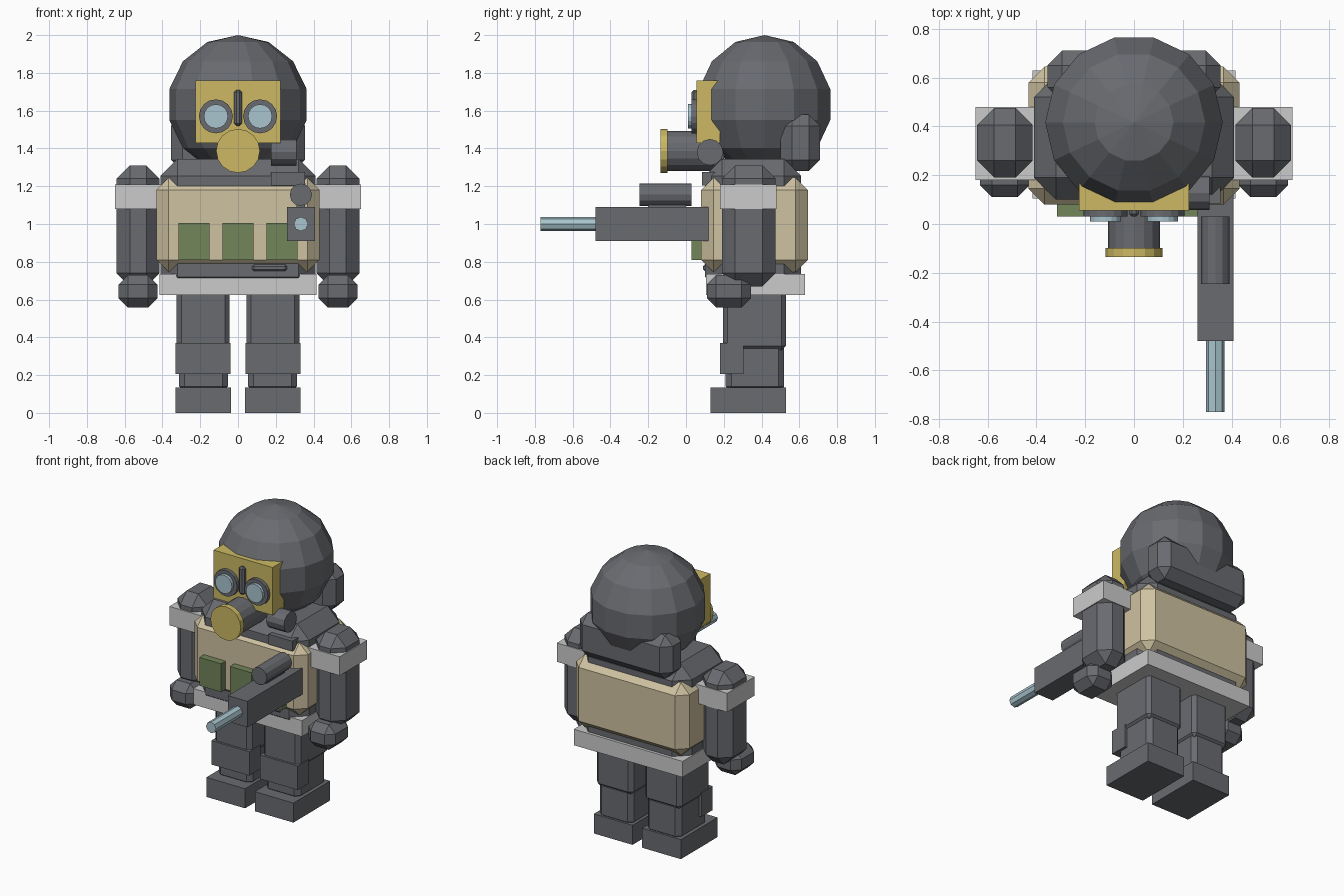
import bpy, bmesh, math
from mathutils import Matrix, Vector

if "Cube" in bpy.data.objects:
    bpy.data.objects.remove(bpy.data.objects["Cube"])


def material(name, hexcode):
    srgb = [int(hexcode[i:i + 2], 16) / 255 for i in (0, 2, 4)]
    m = bpy.data.materials.new(name)
    m.diffuse_color = [((c + 0.055) / 1.055) ** 2.4 for c in srgb] + [1]
    m.use_nodes = True
    m.node_tree.nodes["Principled BSDF"].inputs["Base Color"].default_value = m.diffuse_color
    return m


DARK = material("dark grey", "696B70")
BEIGE = material("beige cloth", "CFC2A1")
YELLOW = material("mask yellow", "CCB963")
GREEN = material("pouch green", "72855A")
LIGHT = material("light grey", "CBCBCB")
GLASS = material("pale blue", "A9C5CF")


def finish(bm, name, mat):
    bmesh.ops.recalc_face_normals(bm, faces=bm.faces)
    me = bpy.data.meshes.new(name)
    bm.to_mesh(me)
    bm.free()
    me.materials.append(mat)
    ob = bpy.data.objects.new(name, me)
    bpy.context.collection.objects.link(ob)
    return ob


def box(name, mat, x, y, z, bevel=0):
    """Box from (min, max) ranges, with optional flat chamfer."""
    bm = bmesh.new()
    bmesh.ops.create_cube(bm, size=1)
    lo = Vector((x[0], y[0], z[0]))
    hi = Vector((x[1], y[1], z[1]))
    size = hi - lo
    for v in bm.verts:
        v.co = (lo + hi) / 2 + Vector([a * b for a, b in zip(v.co, size)])
    if bevel:
        bmesh.ops.bevel(bm, geom=bm.edges[:], offset=bevel, segments=1,
                        affect='EDGES', clamp_overlap=True)
    return finish(bm, name, mat)


def cylinder(name, mat, axis, center, radius, span, sides=16):
    """Cylinder along 'X' or 'Y'; center holds the two other coordinates."""
    bm = bmesh.new()
    bmesh.ops.create_cone(bm, cap_ends=True, segments=sides, radius1=radius,
                          radius2=radius, depth=span[1] - span[0])
    mid = sum(span) / 2
    if axis == 'X':
        rot, pos = Matrix.Rotation(math.pi / 2, 4, 'Y'), (mid, *center)
    else:
        rot, pos = Matrix.Rotation(math.pi / 2, 4, 'X'), (center[0], mid, center[1])
    bmesh.ops.transform(bm, matrix=Matrix.Translation(pos) @ rot, verts=bm.verts)
    return finish(bm, name, mat)


def pair(name, mat, x, *args):
    """The same box on both sides of the body."""
    box("left_" + name, mat, x, *args)
    box("right_" + name, mat, (-x[1], -x[0]), *args)


# Head
bm = bmesh.new()
bmesh.ops.create_uvsphere(bm, u_segments=14, v_segments=7, radius=1)
bmesh.ops.transform(bm, verts=bm.verts,
                    matrix=Matrix.Translation((0, 0.416, 1.632))
                    @ Matrix.Diagonal((0.373, 0.366, 0.368, 1))
                    @ Matrix.Rotation(math.pi / 2, 4, 'Z'))
finish(bm, "helmet", DARK)
box("neck_guard", DARK, (-0.355, 0.355), (0.50, 0.71), (1.28, 1.58), 0.06)

# Mask with goggles, snout and side filter
box("mask_plate", YELLOW, (-0.225, 0.225), (0.055, 0.18), (1.43, 1.76))
box("nose_ridge", DARK, (-0.021, 0.021), (0.03, 0.08), (1.52, 1.71), 0.012)
for side, s in (("left", 1), ("right", -1)):
    cylinder(side + "_goggle_ring", DARK, 'Y', (s * 0.117, 1.57), 0.09, (0.03, 0.08))
    cylinder(side + "_goggle_lens", GLASS, 'Y', (s * 0.117, 1.57), 0.064, (0.01, 0.04))
cylinder("snout", DARK, 'Y', (0, 1.387), 0.106, (-0.11, 0.2))
cylinder("snout_cap", YELLOW, 'Y', (0, 1.387), 0.116, (-0.135, -0.098))
cylinder("side_filter", DARK, 'X', (0.127, 1.38), 0.07, (0.175, 0.31), 12)

# Torso, vest, belt and pouches
box("torso", DARK, (-0.41, 0.41), (0.10, 0.61), (0.63, 1.345), 0.09)
box("vest", BEIGE, (-0.432, 0.432), (0.08, 0.645), (0.745, 1.245), 0.065)
box("belt", LIGHT, (-0.415, 0.415), (0.105, 0.63), (0.625, 0.735))
box("collar_plate", DARK, (0.175, 0.355), (0.085, 0.16), (1.205, 1.275))
box("belt_clip", DARK, (-0.19, -0.01), (0.10, 0.2), (0.73, 0.785))
box("belt_rod", DARK, (0.075, 0.26), (0.09, 0.16), (0.75, 0.785), 0.01)
for i in (-1, 0, 1):
    box("pouch", GREEN, (i * 0.233 - 0.083, i * 0.233 + 0.083), (0.03, 0.10), (0.81, 1.005))

# Arms
pair("arm", DARK, (0.415, 0.643), (0.19, 0.475), (0.67, 1.31), 0.07)
pair("arm_band", LIGHT, (0.405, 0.65), (0.18, 0.48), (1.08, 1.21))
pair("hand", DARK, (0.427, 0.632), (0.11, 0.345), (0.557, 0.73), 0.05)

# Legs
pair("thigh", DARK, (0.045, 0.325), (0.195, 0.53), (0.33, 0.66), 0.025)
pair("shin", DARK, (0.053, 0.312), (0.21, 0.52), (0.11, 0.37), 0.03)
pair("knee_pad", DARK, (0.04, 0.33), (0.18, 0.305), (0.205, 0.37))
pair("boot", DARK, (0.037, 0.332), (0.13, 0.53), (0, 0.135))

# Weapon
box("gun_body", DARK, (0.26, 0.408), (-0.48, 0.12), (0.91, 1.09))
cylinder("gun_barrel", GLASS, 'Y', (0.333, 1.0), 0.038, (-0.77, -0.47), 8)
cylinder("gun_scope", DARK, 'Y', (0.333, 1.155), 0.059, (-0.245, 0.03), 12)
box("scope_mount", DARK, (0.31, 0.355), (-0.2, 0.0), (1.085, 1.12))
